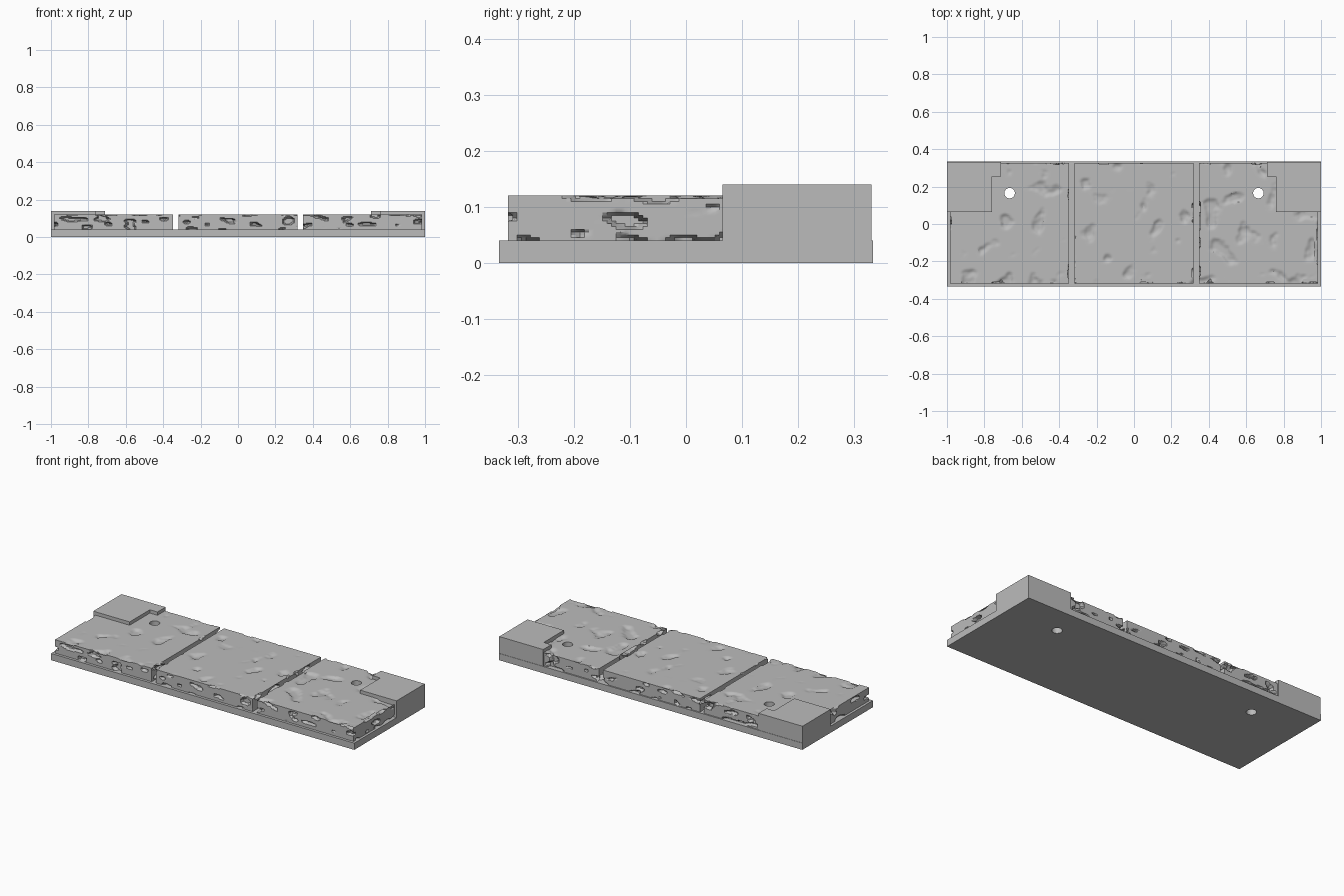
import bpy, bmesh
from math import pi
from mathutils import Matrix, Vector, noise

cube = bpy.data.objects.get("Cube")
if cube:
    bpy.data.objects.remove(cube)

stone = bpy.data.materials.new("stone grey")
stone.use_nodes = True
GREY = (0.5, 0.5, 0.5, 1)
stone.diffuse_color = GREY
stone.node_tree.nodes["Principled BSDF"].inputs["Base Color"].default_value = GREY

BASE_TOP, SLAB_TOP, BLOCK_TOP = 0.04, 0.12, 0.14


def add_object(name, bm):
    bmesh.ops.recalc_face_normals(bm, faces=bm.faces)
    mesh = bpy.data.meshes.new(name)
    bm.to_mesh(mesh)
    bm.free()
    mesh.materials.append(stone)
    obj = bpy.data.objects.new(name, mesh)
    bpy.context.collection.objects.link(obj)
    return obj


def prism(name, outline, z0, z1):
    bm = bmesh.new()
    face = bm.faces.new([bm.verts.new((x, y, z0)) for x, y in outline])
    out = bmesh.ops.extrude_face_region(bm, geom=[face], use_keep_orig=True)
    top = [v for v in out["geom"] if isinstance(v, bmesh.types.BMVert)]
    bmesh.ops.translate(bm, verts=top, vec=(0, 0, z1 - z0))
    return add_object(name, bm)


def smoothstep(a, b, t):
    t = min(1, max(0, (t - a) / (b - a)))
    return t * t * (3 - 2 * t)


def pitted_slab(name, centre, size, cell=0.008):
    """Dense box whose top and sides are eaten by irregular pits."""
    bm = bmesh.new()
    counts = [round(s / cell) for s in size]
    counts[2] = 16
    low, high = centre - size / 2, centre + size / 2

    # Five gridded sides, welded together
    for axis, ends in ((0, (low, high)), (1, (low, high)), (2, (high,))):
        u, v = [a for a in range(3) if a != axis]
        for end in ends:
            m = Matrix.Identity(4)
            m.zero()
            m[u][0], m[v][1], m[3][3] = size[u] / 2, size[v] / 2, 1
            for a in range(3):
                m[a][3] = centre[a]
            m[axis][3] = end[axis]
            bmesh.ops.create_grid(bm, x_segments=counts[u], y_segments=counts[v],
                                  size=1, matrix=m)
    bmesh.ops.remove_doubles(bm, verts=bm.verts, dist=0.001)

    # Push vertices inwards where the noise makes a pit
    for vert in bm.verts:
        p = vert.co.copy()
        wobble = noise.noise(p * 40) * 0.12
        flat = noise.noise(Vector((p.x * 11, p.y * 11, 4.3))) + wobble
        layered = noise.noise(Vector((p.x * 13, p.y * 13, p.z * 36))) + wobble
        top_pit = 0.011 * smoothstep(0.32, 0.62, flat)
        side_pit = 0.022 * smoothstep(0.26, 0.36, layered)
        if abs(p.z - high.z) < 0.001:
            vert.co.z -= top_pit
        for a in (0, 1):
            if abs(p[a] - low[a]) < 0.001:
                vert.co[a] += side_pit
            elif abs(p[a] - high[a]) < 0.001:
                vert.co[a] -= side_pit

    # Flat underside
    bmesh.ops.holes_fill(bm, edges=[e for e in bm.edges if e.is_boundary], sides=0)
    return add_object(name, bm)


def drill(obj, x):
    """Round screw hole right through the part."""
    bm = bmesh.new()
    bmesh.ops.create_cone(bm, cap_ends=True, segments=32, radius1=0.028, radius2=0.028,
                          depth=1, matrix=Matrix.Translation((x, 0.165, 0)))
    cutter = add_object("hole_cutter", bm)
    cutter.hide_render = True
    mod = obj.modifiers.new("hole", "BOOLEAN")
    mod.operation, mod.solver, mod.object = "DIFFERENCE", "EXACT", cutter
    bpy.context.view_layer.objects.active = obj
    bpy.ops.object.modifier_apply(modifier=mod.name)
    bpy.data.objects.remove(cutter)


# Base plate with two holes
base = prism("base_plate", [(-1, -0.333), (1, -0.333), (1, 0.333), (-1, 0.333)], 0, BASE_TOP)
for x in (-0.665, 0.665):
    drill(base, x)

# Three stone slabs, the outer two drilled
slabs = []
for name, x in (("right_slab", -0.666), ("middle_slab", 0), ("left_slab", 0.666)):
    slab = pitted_slab(name, Vector((x, 0.004, (BASE_TOP + SLAB_TOP) / 2)),
                       Vector((0.638, 0.642, SLAB_TOP - BASE_TOP)))
    if x:
        drill(slab, 0.665 if x > 0 else -0.665)
    slabs.append(slab)

# Notched corner blocks at the back
corner = [(1, 0.065), (1, 0.331), (0.71, 0.331), (0.71, 0.255), (0.76, 0.255), (0.76, 0.065)]
for name, side in (("left_corner_block", 1), ("right_corner_block", -1)):
    prism(name, [(x * side, y) for x, y in corner], BASE_TOP, BLOCK_TOP)

# Smooth pits, crisp edges
bpy.ops.object.select_all(action="DESELECT")
for slab in slabs:
    slab.select_set(True)
bpy.context.view_layer.objects.active = slabs[0]
bpy.ops.object.shade_smooth_by_angle(angle=pi / 6)
